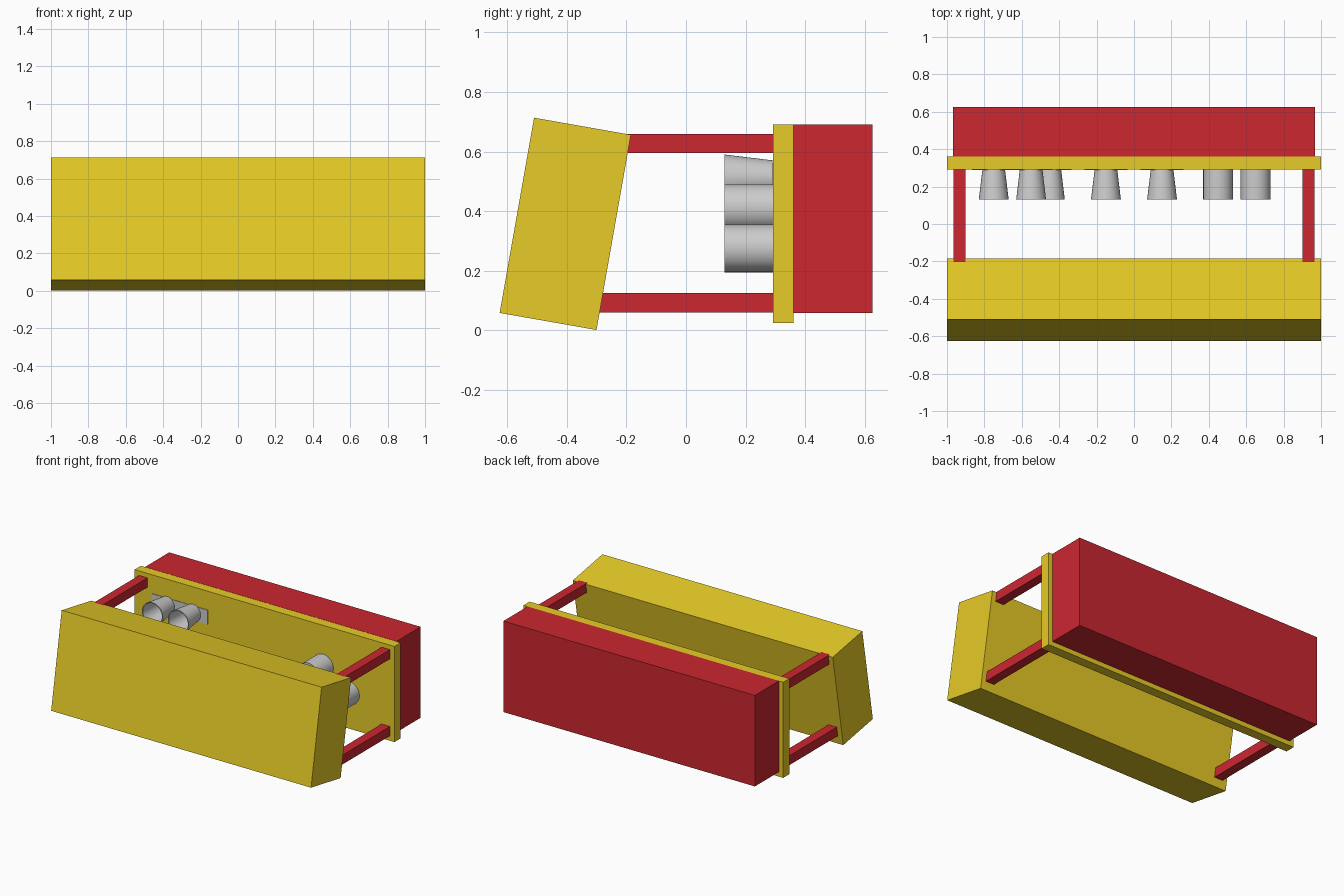
import bpy, math

if "Cube" in bpy.data.objects:
    bpy.data.objects.remove(bpy.data.objects["Cube"])


def material(name, rgb):
    m = bpy.data.materials.new(name)
    m.diffuse_color = (*rgb, 1)
    m.use_nodes = True
    m.node_tree.nodes["Principled BSDF"].inputs["Base Color"].default_value = m.diffuse_color
    return m


YELLOW = material("yellow_paint", (0.80, 0.60, 0.02))
RED = material("red_paint", (0.60, 0.02, 0.03))


def box(name, center, size, mat=None, tilt=0):
    bpy.ops.mesh.primitive_cube_add(size=1, location=center)
    ob = bpy.context.object
    ob.name = name
    ob.scale = size
    bpy.ops.object.transform_apply(location=False, rotation=False, scale=True)
    ob.rotation_euler.x = math.radians(tilt)
    if mat:
        ob.data.materials.append(mat)
    return ob


def lathe(name, x, z, profile, sides=48):
    """Revolve (radius, y) points about an axis parallel to y."""
    verts, faces = [], []
    n = len(profile)
    for i in range(sides):
        a = 2 * math.pi * i / sides
        verts += [(r * math.cos(a), y, r * math.sin(a)) for r, y in profile]
    for i in range(sides):
        j = (i + 1) % sides
        for k in range(n - 1):
            faces.append((i * n + k, j * n + k, j * n + k + 1, i * n + k + 1))
    # cap both ends of the profile
    faces.append([i * n for i in reversed(range(sides))])
    faces.append([i * n + n - 1 for i in range(sides)])
    me = bpy.data.meshes.new(name)
    me.from_pydata(verts, [], faces)
    ob = bpy.data.objects.new(name, me)
    ob.location = (x, 0, z)
    bpy.context.collection.objects.link(ob)
    bpy.context.view_layer.objects.active = ob
    ob.select_set(True)
    bpy.ops.object.mode_set(mode='EDIT')
    bpy.ops.mesh.select_all(action='SELECT')
    bpy.ops.mesh.normals_make_consistent(inside=False)
    bpy.ops.object.mode_set(mode='OBJECT')
    bpy.ops.object.shade_smooth_by_angle(angle=math.radians(30))
    ob.select_set(False)
    return ob


# Tilted front block, upright back panel and rear housing
box("front_block", (0, -0.405, 0.3575), (2, 0.33, 0.665), YELLOW, tilt=-10)
box("back_panel", (0, 0.326, 0.358), (2, 0.068, 0.665), YELLOW)
box("rear_housing", (0, 0.4925, 0.375), (1.935, 0.265, 0.633), RED)

# Four bars joining the front block to the panel
for side, x in (("left", -0.933), ("right", 0.933)):
    for level, z, y0 in (("lower", 0.0925, -0.31), ("upper", 0.627, -0.23)):
        box(f"{side}_{level}_bar", (x, (y0 + 0.30) / 2, z),
            (0.065, 0.30 - y0, 0.065), RED)

# Open tapered cups with a flat mounting plate against the panel
cup = [(0.06, 0.295), (0.08, 0.13), (0.074, 0.13), (0.055, 0.285)]
for i, (x, z) in enumerate([(-0.75, 0.51), (-0.55, 0.51), (-0.45, 0.31),
                            (-0.15, 0.31), (0.15, 0.31)]):
    lathe(f"cup_{i + 1}", x, z, cup)
    box(f"cup_plate_{i + 1}", (x, 0.291, z), (0.23, 0.006, 0.10))

# Plain round cans
can = [(0.08, 0.295), (0.08, 0.13)]
for i, (x, z) in enumerate([(0.45, 0.41), (0.65, 0.275)]):
    lathe(f"can_{i + 1}", x, z, can)
